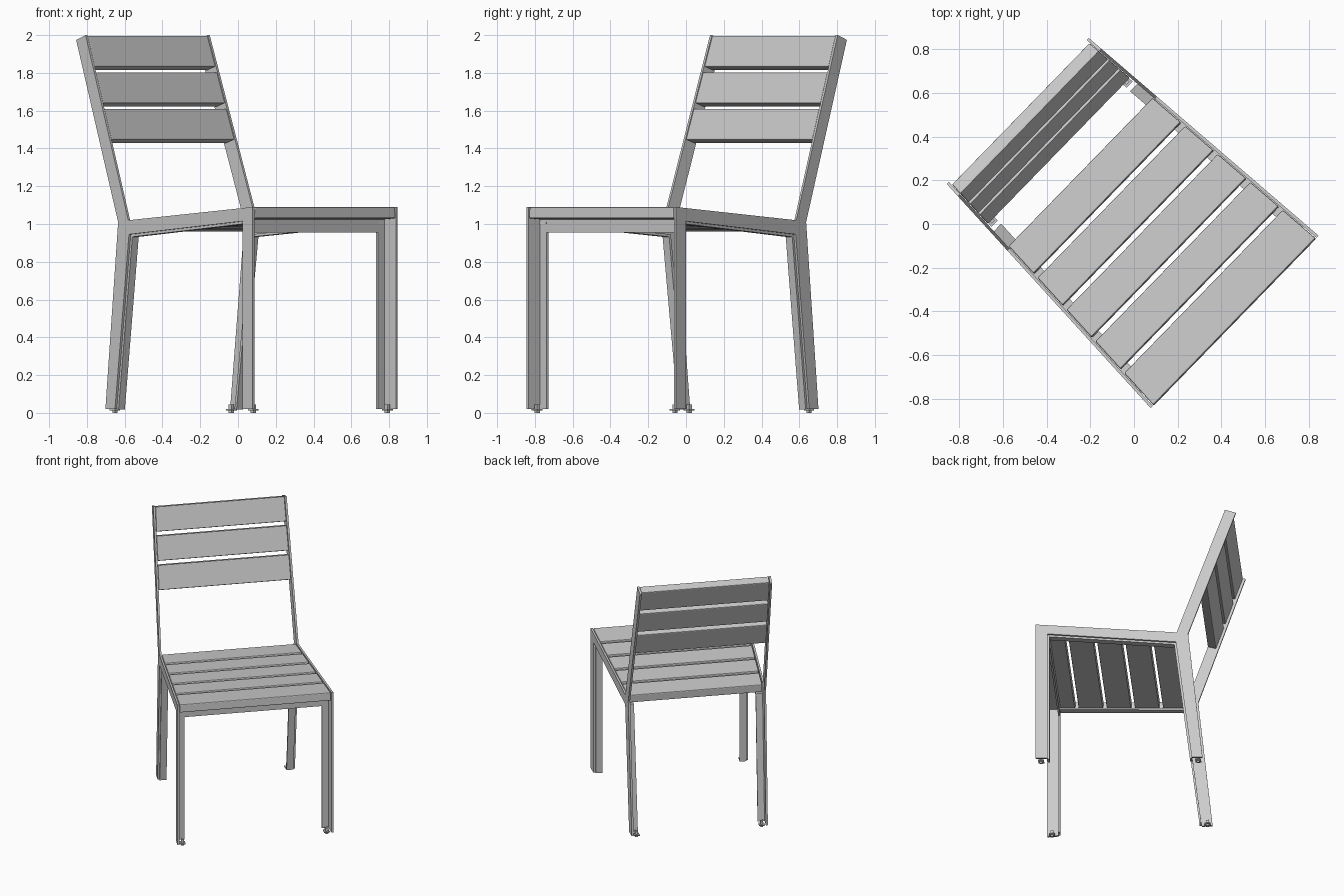
import bpy
import bmesh
from math import radians
from mathutils import Vector

if "Cube" in bpy.data.objects:
    bpy.data.objects.remove(bpy.data.objects["Cube"])

TURN = radians(45.8)      # the chair stands turned on the spot
FRONT = -0.643            # local y of the front edge
PLATE = 0.014             # sheet thickness
FLANGE = 0.062            # width of the inward flange

grey = bpy.data.materials.new("light_grey")
grey.use_nodes = True
grey.diffuse_color = (0.6, 0.6, 0.6, 1)
grey.node_tree.nodes["Principled BSDF"].inputs["Base Color"].default_value = (0.6, 0.6, 0.6, 1)


def half_width(p):
    """Outer half width at distance p behind the front edge."""
    return 0.551 - 0.061 * p


def prism(name, profile, x_a, x_b, bevel=0.0):
    """Side profile of (p, z) points spanned between two x functions of p."""
    bm = bmesh.new()
    rings = [[bm.verts.new((f(p), p + FRONT, z)) for p, z in profile] for f in (x_a, x_b)]
    bm.faces.new(rings[0])
    bm.faces.new(rings[1][::-1])
    n = len(profile)
    for i in range(n):
        j = (i + 1) % n
        bm.faces.new((rings[0][j], rings[0][i], rings[1][i], rings[1][j]))
    bmesh.ops.recalc_face_normals(bm, faces=bm.faces)
    mesh = bpy.data.meshes.new(name)
    bm.to_mesh(mesh)
    bm.free()
    mesh.materials.append(grey)
    obj = bpy.data.objects.new(name, mesh)
    obj.rotation_euler.z = TURN
    bpy.context.collection.objects.link(obj)
    if bevel:
        mod = obj.modifiers.new("rounded_edges", "BEVEL")
        mod.width = bevel
        mod.segments = 2
    return obj


def side_part(name, profile, side, inset_a, inset_b):
    return prism(name, profile,
                 lambda p: side * (half_width(p) - inset_a),
                 lambda p: side * (half_width(p) - inset_b))


def cross_part(name, profile, inset, bevel=0.0):
    return prism(name, profile,
                 lambda p: half_width(p) - inset,
                 lambda p: inset - half_width(p), bevel)


def strip(start, end, thickness):
    """Rectangle along start-end, thickened to the right of travel."""
    a, b = Vector(start), Vector(end)
    d = (b - a).normalized()
    off = Vector((d.y, -d.x)) * thickness
    return [tuple(v) for v in (a, b, b + off, a + off)]


# Key points of the side frame, as (distance from front, height)
front_foot, front_knee = (0.08, 0.02), (0.08, 1.015)
back_knee, back_foot = (0.97, 0.945), (1.08, 0.02)
seat_front, seat_back = (0, 1.09), (0.975, 1.02)
post_top = (1.31, 2.0)
frame = [(0, 0.02), seat_front, seat_back, post_top, (1.385, 1.975), (1.055, 1.01),
         (1.155, 0.02), back_foot, back_knee, front_knee, front_foot]

for side, label in ((1, "left"), (-1, "right")):
    # Side frame: leg, seat rail and back post cut from one plate
    side_part(label + "_side_frame", frame, side, 0, PLATE)

    # Inward flanges along the inner edge of legs and rail
    for part, a, b in (("front_leg", front_knee, front_foot),
                       ("seat_rail", back_knee, front_knee),
                       ("back_leg", back_foot, back_knee)):
        side_part(f"{label}_{part}_flange", strip(a, b, -PLATE), side, PLATE, FLANGE)

    # Levelling feet: a small pad with a peg through it
    for part, p in (("front", 0.035), ("back", 1.122)):
        for piece, r, z0, z1 in (("pad", 0.02, 0.012, 0.02), ("peg", 0.01, 0, 0.045)):
            box = [(p - r, z0), (p + r, z0), (p + r, z1), (p - r, z1)]
            side_part(f"{label}_{part}_foot_{piece}", box, side, 0.04 - r, 0.04 + r)

# Front cross bar under the seat
cross_part("front_cross_bar", [(0.08, 0.955), (0.08, 1.025), (0.094, 1.025), (0.094, 0.955)], PLATE)


def along(a, b, t):
    """Point at distance t from a towards b."""
    a, b = Vector(a), Vector(b)
    return a + (b - a).normalized() * t


# Seat slats, the front one slightly wider
for i in range(5):
    start = 0.002 if i == 0 else 0.226 + 0.197 * (i - 1)
    end = 0.2 if i == 0 else start + 0.17
    shape = strip(along(seat_front, seat_back, start), along(seat_front, seat_back, end), 0.06)
    cross_part(f"seat_slat_{i + 1}", shape, PLATE + 0.004, 0.006)

# Backrest slats, counted from the top
for i in range(3):
    start = 0.002 + 0.204 * i
    shape = strip(along(post_top, seat_back, start), along(post_top, seat_back, start + 0.174), -0.062)
    cross_part(f"back_slat_{i + 1}", shape, PLATE + 0.002, 0.006)
